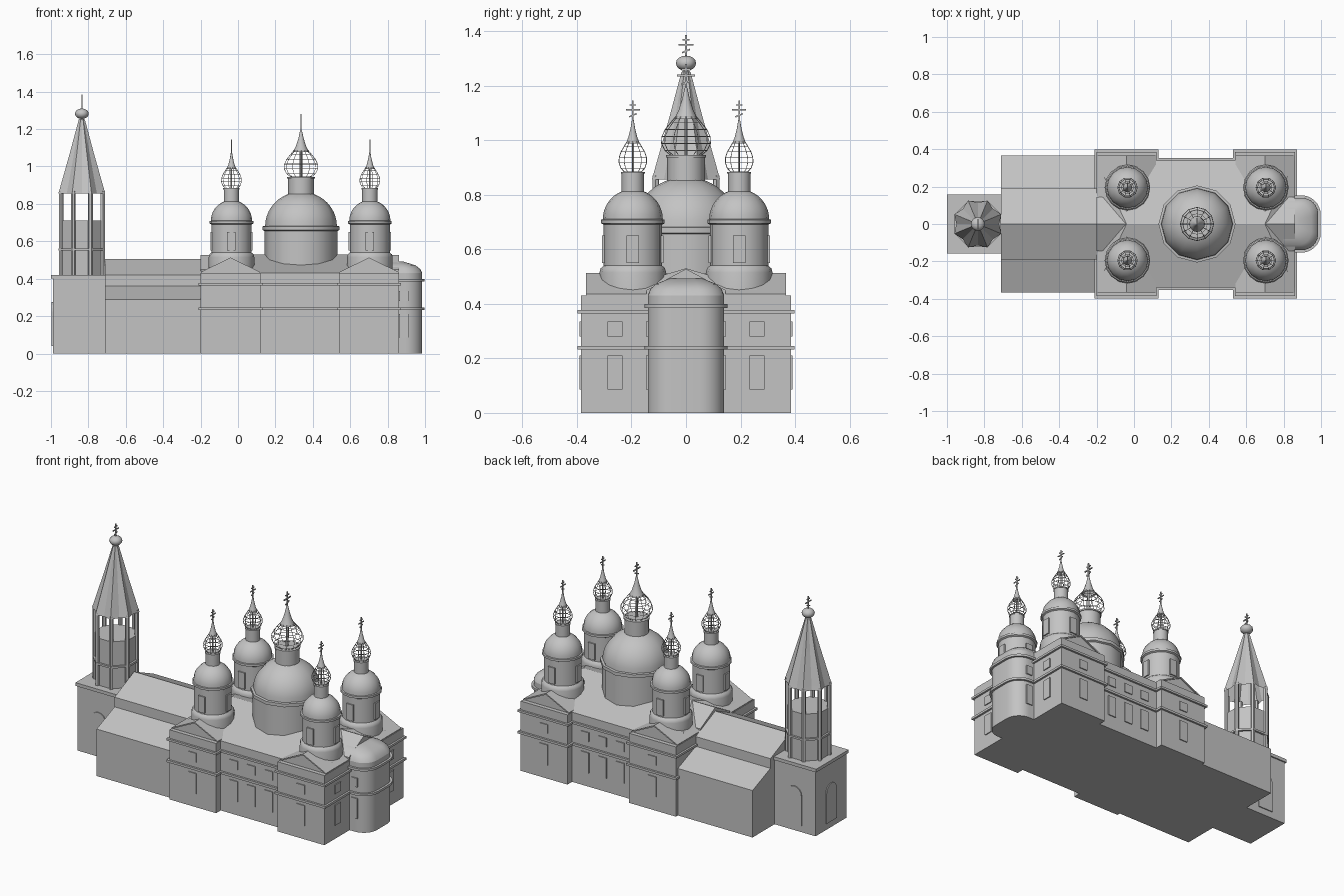
import bpy, bmesh, math
from mathutils import Vector, Matrix

if "Cube" in bpy.data.objects:
    bpy.data.objects.remove(bpy.data.objects["Cube"], do_unlink=True)

stone = bpy.data.materials.new("plain_grey")
stone.use_nodes = True
GREY = (0.55, 0.55, 0.55, 1)
stone.diffuse_color = GREY
stone.node_tree.nodes["Principled BSDF"].inputs["Base Color"].default_value = GREY


def finish(name, bm, smooth=False):
    bmesh.ops.recalc_face_normals(bm, faces=bm.faces)
    mesh = bpy.data.meshes.new(name)
    bm.to_mesh(mesh)
    bm.free()
    mesh.materials.append(stone)
    ob = bpy.data.objects.new(name, mesh)
    bpy.context.collection.objects.link(ob)
    if smooth:
        bpy.ops.object.select_all(action='DESELECT')
        ob.select_set(True)
        bpy.context.view_layer.objects.active = ob
        bpy.ops.object.shade_smooth_by_angle(angle=math.radians(35))
    return ob


def extrude(name, pts, vec, smooth=False):
    """Solid made by sweeping a planar outline along a vector."""
    bm = bmesh.new()
    face = bm.faces.new([bm.verts.new(p) for p in pts])
    new = bmesh.ops.extrude_face_region(bm, geom=[face], use_keep_orig=True)["geom"]
    bmesh.ops.translate(bm, vec=vec, verts=[v for v in new if isinstance(v, bmesh.types.BMVert)])
    return finish(name, bm, smooth)


def prism(name, pts, z0, z1, smooth=False):
    return extrude(name, [(x, y, z0) for x, y in pts], (0, 0, z1 - z0), smooth)


def box(name, x0, x1, y0, y1, z0, z1):
    return prism(name, [(x0, y0), (x1, y0), (x1, y1), (x0, y1)], z0, z1)


def lathe(name, profile, cx, cy, n, smooth=True, turn=0.0, valley=1.0):
    """Revolved profile of (radius, height); valley pulls in every other column."""
    bm = bmesh.new()
    rings = []
    for r, z in profile:
        ring = []
        for i in range(n):
            a, k = turn + math.tau * i / n, r * (valley if i % 2 else 1)
            ring.append(bm.verts.new((cx + k * math.cos(a), cy + k * math.sin(a), z)))
        rings.append(ring)
    for low, high in zip(rings, rings[1:]):
        for i in range(n):
            j = (i + 1) % n
            bm.faces.new((low[i], low[j], high[j], high[i]))
    bmesh.ops.remove_doubles(bm, verts=bm.verts, dist=0.0002)
    return finish(name, bm, smooth)


def cross(name, x, y, z, h):
    """Three-bar cross standing in the side plane."""
    t = 0.035 * h
    bm = bmesh.new()
    for half_w, mid, half_h, tilt in ((t, h / 2, h / 2, 0), (0.35 * h, 0.55 * h, t, 0),
                                      (0.17 * h, 0.78 * h, t, 0), (0.2 * h, 0.27 * h, t, 0.4)):
        m = (Matrix.Translation((x, y, z + mid)) @ Matrix.Rotation(tilt, 4, 'X')
             @ Matrix.Diagonal((2 * t, 2 * half_w, 2 * half_h, 1)))
        bmesh.ops.create_cube(bm, size=1, matrix=m)
    finish(name, bm)


def plate(name, centre, out, w, h, arch=False):
    """Thin window or door plate on a wall facing the direction out."""
    out = Vector(out).normalized()
    side = Vector((0, 0, 1)).cross(out)
    outline = [(-w / 2, 0), (w / 2, 0)]
    if arch:
        outline += [(w / 2 * math.cos(math.pi * i / 8), h - w / 2 + w / 2 * math.sin(math.pi * i / 8))
                    for i in range(9)]
    else:
        outline += [(w / 2, h), (-w / 2, h)]
    base = Vector(centre) - out * 0.003
    extrude(name, [base + side * u + Vector((0, 0, v)) for u, v in outline], out * 0.009)


def dome_curve(r, r_top, z, rise):
    end = math.acos(r_top / r)
    return [(r * math.cos(end * i / 8), z + rise * math.sin(end * i / 8)) for i in range(9)]


def cupola(name, x, y, z, r, top, n):
    """Neck, open wire onion, spire and cross above a dome."""
    h = top - z
    lathe(name + "_neck", [(r, z - 0.02), (r, z + 0.2 * h), (r * 1.07, z + 0.2 * h),
                           (r * 1.07, z + 0.22 * h), (0, z + 0.22 * h)], x, y, 16)
    cage = [(0.8, 0.22), (1.12, 0.26), (1.3, 0.32), (1.28, 0.38), (1.1, 0.44), (0.8, 0.5), (0.55, 0.55)]
    wire = lathe(name + "_wire_onion", [(r * a, z + h * b) for a, b in cage], x, y, n, False)
    mod = wire.modifiers.new("wires", 'WIREFRAME')
    mod.thickness = 0.003
    lathe(name + "_spire", [(r * a, z + h * b) for a, b in
                            ((0.62, 0.53), (0.4, 0.6), (0.2, 0.7), (0.08, 0.79), (0, 0.82))], x, y, 12)
    lathe(name + "_pole", [(0.1 * r, z + 0.2 * h), (0.1 * r, z + 0.6 * h)], x, y, 6)
    cross(name + "_cross", x, y, z + 0.78 * h, 0.22 * h)


# Main block: stepped footprint with projecting corner bays
def footprint(o):
    front = [(-0.2 - o, -0.385 - o), (0.12 + o, -0.385 - o), (0.12 + o, -0.34 - o),
             (0.54 - o, -0.34 - o), (0.54 - o, -0.385 - o), (0.86 + o, -0.385 - o)]
    return front + [(x, -y) for x, y in reversed(front)]


prism("main_walls", footprint(0), 0, 0.43)
for z0, z1 in ((0.232, 0.246), (0.365, 0.378)):
    prism("main_cornice", footprint(0.012), z0, z1)

# Main hipped roof with a small gable at each end
bm = bmesh.new()
eave = [bm.verts.new(p) for p in ((-0.2, -0.34, 0.43), (0.86, -0.34, 0.43), (0.86, 0.34, 0.43), (-0.2, 0.34, 0.43))]
ridge = [bm.verts.new(p) for p in ((-0.04, 0, 0.53), (0.7, 0, 0.53))]
for f in ((eave[0], eave[1], ridge[1], ridge[0]), (eave[2], eave[3], ridge[0], ridge[1]),
          (eave[1], eave[2], ridge[1]), (eave[3], eave[0], ridge[0]), eave[::-1]):
    bm.faces.new(f)
finish("main_roof", bm)
for x in (-0.2, 0.5):
    extrude("end_gable", [(x, -0.145, 0.43), (x, 0.145, 0.43), (x, 0.145, 0.45), (x, 0, 0.528),
                          (x, -0.145, 0.45)], (0.36, 0, 0))

# Apse with rounded corners
def apse(o):
    r = 0.09
    arc = [(0.895 + (r + o) * math.cos(a), 0.05 + (r + o) * math.sin(a))
           for a in (math.pi / 2 * i / 8 for i in range(9))]
    return [(0.8, -0.14 - o)] + [(x, -y) for x, y in reversed(arc)] + arc + [(0.8, 0.14 + o)]


prism("apse_wall", apse(0), 0, 0.43, True)
for z in (0.232, 0.385):
    prism("apse_cornice", apse(0.013), z, z + 0.014, True)
bm = bmesh.new()
levels = [[bm.verts.new((0.8 + (x - 0.8) * s, y * s, z)) for x, y in apse(0)]
          for s, z in ((1, 0.43), (0.94, 0.452), (0.8, 0.472), (0.45, 0.492))]
for low, high in zip(levels, levels[1:]):
    for i in range(len(low) - 1):
        bm.faces.new((low[i], low[i + 1], high[i + 1], high[i]))
bm.faces.new(levels[-1])
finish("apse_roof", bm, True)

# Corner bays: pediment, window plates, drum, dome and cupola
for cx in (-0.04, 0.70):
    for s in (-1, 1):
        y = s * 0.36
        extrude("corner_pediment", [(cx - 0.158, y, 0.428), (cx + 0.158, y, 0.428), (cx, y, 0.505)], (0, -s * 0.3, 0))
        for d in (-1, 1):
            a, b = Vector((cx, y * 1.02, 0.505)), Vector((cx + d * 0.158, y * 1.02, 0.428))
            lift = Vector((0, 0, 0.008))
            extrude("pediment_trim", [a, b, b + lift, a + lift], (0, -s * 0.3, 0))
        for z, h in ((0.085, 0.125), (0.28, 0.055)):
            plate("corner_window", (cx, s * 0.385, z), (0, s, 0), 0.055, h)
        dx, dy = (cx + 0.005, s * 0.195)
        lathe("corner_drum", [(0.122, 0.4), (0.122, 0.515), (0.118, 0.53), (0.107, 0.54), (0.107, 0.69),
                              (0.117, 0.695), (0.117, 0.708), (0.11, 0.71)], dx, dy, 16)
        lathe("corner_dome", dome_curve(0.11, 0.038, 0.71, 0.11), dx, dy, 16)
        for d in ((1, 0), (-1, 0), (0, 1), (0, -1)):
            plate("drum_window", (dx + 0.107 * d[0], dy + 0.107 * d[1], 0.55), (d[0], d[1], 0), 0.045, 0.1)
        cupola("corner", dx, dy, 0.81, 0.041, 1.145, 10)

# East wall windows and the middle bay windows
for s in (-1, 1):
    for z, h in ((0.085, 0.125), (0.28, 0.055)):
        plate("east_window", (0.86, s * 0.26, z), (1, 0, 0), 0.055, h)
        plate("apse_window", (0.895, s * 0.14, z), (0, s, 0), 0.04, h)
        for x in (0.21, 0.33, 0.45):
            plate("middle_window", (x, s * 0.34, z), (0, s, 0), 0.055, h)

# Central drum and dome
lathe("central_drum", [(0.195, 0.43), (0.195, 0.655), (0.206, 0.66), (0.206, 0.68), (0.192, 0.682)], 0.337, 0, 12)
lathe("central_dome", dome_curve(0.192, 0.068, 0.68, 0.185), 0.337, 0, 12)
cupola("central", 0.337, 0, 0.85, 0.069, 1.28, 12)

# Nave with stepped roof
half = [(0.365, 0), (0.365, 0.29), (0.19, 0.36), (0.19, 0.42)]
outline = half + [(0, 0.505)] + [(-y, z) for y, z in reversed(half)]
extrude("nave", [(-0.71, y, z) for y, z in outline], (0.53, 0, 0))

# Bell tower base
TX = -0.835
box("tower_base", -0.99, -0.705, -0.15, 0.15, 0, 0.42)
box("tower_cornice", -1.0, -0.7, -0.158, 0.158, 0.4, 0.42)
for centre, out in (((-0.847, -0.15, 0.04), (0, -1, 0)), ((-0.847, 0.15, 0.04), (0, 1, 0)),
                    ((-0.99, 0, 0.04), (-1, 0, 0))):
    plate("tower_arch", centre, out, 0.1, 0.235, True)

# Octagonal belfry: walls, string course, columns, tent roof and ball
TURN = math.pi / 8
lathe("belfry_wall", [(0.121, 0.42), (0.121, 0.71), (0, 0.71)], TX, 0, 8, False, TURN)
lathe("belfry_string", [(0.121, 0.55), (0.134, 0.55), (0.134, 0.562), (0.121, 0.562)], TX, 0, 8, False, TURN)
for i in range(8):
    a = TURN + math.tau * i / 8
    lathe("belfry_column", [(0.013, 0.42), (0.013, 0.87)],
          TX + 0.12 * math.cos(a), 0.12 * math.sin(a), 6, False, a)
lathe("tent_roof", [(0.136, 0.855), (0.128, 0.88), (0.07, 1.07), (0.018, 1.25), (0, 1.26)],
      TX, 0, 16, False, TURN, 0.84)
lathe("tower_ball", [(0.037 * math.sin(math.pi * i / 8), 1.282 - 0.028 * math.cos(math.pi * i / 8))
                     for i in range(9)], TX, 0, 12)
cross("tower_cross", TX, 0, 1.305, 0.08)
